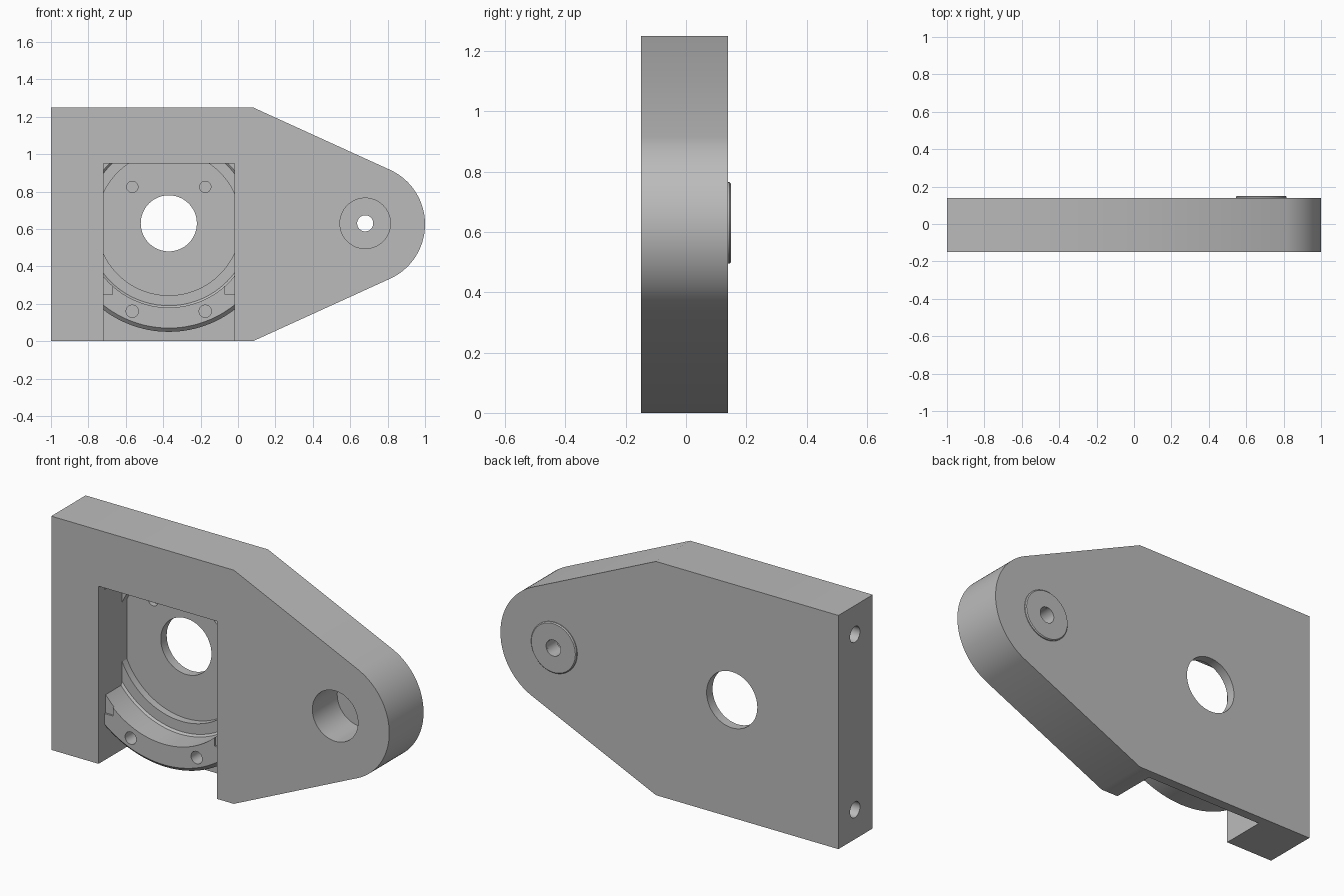
import bpy, bmesh, math
from mathutils import Vector, Matrix

if "Cube" in bpy.data.objects:
    bpy.data.objects.remove(bpy.data.objects["Cube"])

grey = bpy.data.materials.new("machined grey")
grey.use_nodes = True
COLOR = (0.5, 0.5, 0.5, 1)
grey.diffuse_color = COLOR
grey.node_tree.nodes["Principled BSDF"].inputs["Base Color"].default_value = COLOR

FRONT, BACK, FLOOR = -0.15, 0.14, 0.09
BORE_X, PIVOT_X, MID_Z = -0.37, 0.68, 0.63


def make_object(name, bm):
    bmesh.ops.recalc_face_normals(bm, faces=bm.faces)
    mesh = bpy.data.meshes.new(name)
    bm.to_mesh(mesh)
    bm.free()
    mesh.materials.append(grey)
    obj = bpy.data.objects.new(name, mesh)
    bpy.context.collection.objects.link(obj)
    return obj


def box(name, low, high):
    bm = bmesh.new()
    low, high = Vector(low), Vector(high)
    bmesh.ops.create_cube(bm, size=1)
    for v in bm.verts:
        v.co = (low + high) / 2 + v.co * (high - low)
    return make_object(name, bm)


def cylinder(name, center, radius, length, axis="Y", segments=64):
    bm = bmesh.new()
    turn = Matrix.Rotation(math.pi / 2, 4, "X" if axis == "Y" else "Y")
    bmesh.ops.create_cone(bm, cap_ends=True, segments=segments, radius1=radius,
                          radius2=radius, depth=length,
                          matrix=Matrix.Translation(center) @ turn)
    return make_object(name, bm)


def bore(name, x, z, radius, y0, y1):
    return cylinder(name, (x, (y0 + y1) / 2, z), radius, y1 - y0)


def lathe(name, x, z, profile, segments=128):
    """Closed (radius, y) profile turned about an axis along y."""
    bm = bmesh.new()
    rings = []
    for i in range(segments):
        a = math.tau * i / segments
        rings.append([bm.verts.new((x + r * math.cos(a), y, z + r * math.sin(a)))
                      for r, y in profile])
    n = len(profile)
    for i in range(segments):
        a, b = rings[i], rings[(i + 1) % segments]
        for j in range(n):
            k = (j + 1) % n
            bm.faces.new((a[j], a[k], b[k], b[j]))
    return make_object(name, bm)


def combine(target, cutters, operation="DIFFERENCE"):
    for cutter in cutters:
        mod = target.modifiers.new("cut", "BOOLEAN")
        mod.operation, mod.solver, mod.object = operation, "EXACT", cutter
        with bpy.context.temp_override(object=target, active_object=target):
            bpy.ops.object.modifier_apply(modifier=mod.name)
        bpy.data.objects.remove(cutter)


# Tapered plate with a rounded nose
nose_r, nose_z = 0.32, 0.625
spread = math.radians(65)
outline = [(-1, 1.25), (-1, 0), (0.08, 0)]
for i in range(41):
    a = -spread + 2 * spread * i / 40
    outline.append((PIVOT_X + nose_r * math.cos(a), nose_z + nose_r * math.sin(a)))
outline.append((0.08, 1.25))
bm = bmesh.new()
face = bm.faces.new([bm.verts.new((x, FRONT, z)) for x, z in outline])
ext = bmesh.ops.extrude_face_region(bm, geom=[face])
for v in ext["geom"]:
    if isinstance(v, bmesh.types.BMVert):
        v.co.y = BACK
plate = make_object("plate", bm)

# Pocket, bores and side bolt holes
cuts = [box("pocket", (-0.72, -0.3, -0.2), (-0.02, FLOOR, 0.95)),
        bore("main_bore", BORE_X, MID_Z, 0.15, -0.3, 0.3),
        bore("pivot_bore", PIVOT_X, MID_Z, 0.135, -0.3, 0.06),
        bore("pivot_hole", PIVOT_X, MID_Z, 0.043, -0.3, 0.3)]
for side in (-1, 1):
    cuts.append(bore("floor_hole", BORE_X + side * 0.195, 0.825, 0.03, 0, 0.12))
for z in (0.158, 1.095):
    cuts.append(cylinder("side_hole", (-1, 0, z), 0.042, 0.4, "X", 32))
combine(plate, cuts)

# Stepped seat ring, trimmed to the pocket
ring = lathe("seat_ring", BORE_X, MID_Z, [
    (0.385, 0.095), (0.385, 0.05), (0.44, 0.05), (0.45, 0.04), (0.45, -0.1),
    (0.56, -0.1), (0.58, -0.08), (0.58, 0.095)])
combine(ring, [box("trim", (-0.721, -0.3, -0.2), (-0.019, 0.3, 0.951))], "INTERSECT")
cuts = []
for side in (-1, 1):
    cuts.append(bore("ring_hole", BORE_X + side * 0.195, 0.16, 0.033, -0.2, 0.03))
    x = BORE_X + side * 0.4
    cuts.append(box("tip_step", (x - 0.1, -0.2, 0.25), (x + 0.1, -0.09, 0.5)))
combine(ring, cuts)

# Thin raised washer behind the pivot
washer = lathe("pivot_washer", PIVOT_X, MID_Z, [
    (0.043, 0.135), (0.043, 0.15), (0.13, 0.15), (0.135, 0.145), (0.135, 0.135)])

for obj in (plate, ring, washer):
    bpy.ops.object.select_all(action="DESELECT")
    obj.select_set(True)
    bpy.context.view_layer.objects.active = obj
    bpy.ops.object.shade_smooth_by_angle(angle=math.radians(25))
